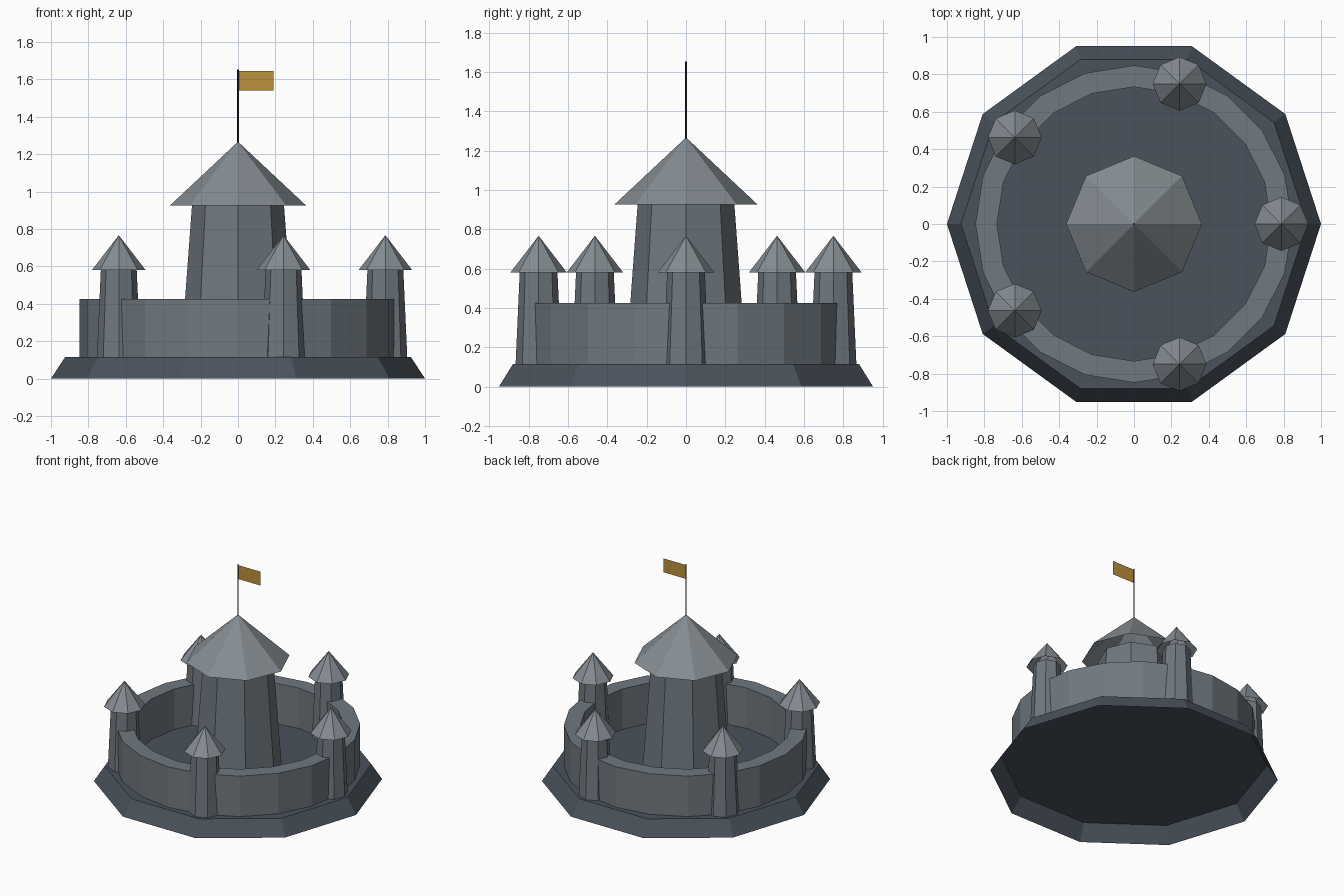
import bpy
import bmesh
from math import cos, sin, pi, radians

if "Cube" in bpy.data.objects:
    bpy.data.objects.remove(bpy.data.objects["Cube"])


def material(name, color):
    m = bpy.data.materials.new(name)
    m.diffuse_color = (*color, 1)
    m.use_nodes = True
    m.node_tree.nodes["Principled BSDF"].inputs["Base Color"].default_value = m.diffuse_color
    return m


def add_object(name, bm, mat):
    mesh = bpy.data.meshes.new(name)
    bm.to_mesh(mesh)
    bm.free()
    mesh.materials.append(mat)
    obj = bpy.data.objects.new(name, mesh)
    bpy.context.collection.objects.link(obj)
    return obj


def circle(bm, sides, r, x, y, z):
    return [bm.verts.new((x + r * cos(2 * pi * i / sides), y + r * sin(2 * pi * i / sides), z))
            for i in range(sides)]


def prism(name, sides, r1, r2, z1, z2, mat, x=0, y=0):
    """Tapered prism, closed above and open below, with a vertex on +x."""
    bm = bmesh.new()
    low, high = circle(bm, sides, r1, x, y, z1), circle(bm, sides, r2, x, y, z2)
    bm.faces.new(high)
    for i in range(sides):
        j = (i + 1) % sides
        bm.faces.new((low[i], low[j], high[j], high[i]))
    return add_object(name, bm, mat)


def pyramid(name, sides, r, z1, z2, mat, x=0, y=0):
    """Hollow pointed roof, open below."""
    bm = bmesh.new()
    low, tip = circle(bm, sides, r, x, y, z1), bm.verts.new((x, y, z2))
    for i in range(sides):
        bm.faces.new((low[i], low[(i + 1) % sides], tip))
    return add_object(name, bm, mat)


def ring(name, sides, r_out, r_in, z1, z2, mat):
    """Ring wall: outer side, top and inner side."""
    bm = bmesh.new()
    section = [(r_out, z1), (r_out, z2), (r_in, z2), (r_in, z1)]
    loops = [circle(bm, sides, r, 0, 0, z) for r, z in section]
    for a, b in zip(loops, loops[1:]):
        for i in range(sides):
            j = (i + 1) % sides
            bm.faces.new((a[i], a[j], b[j], b[i]))
    return add_object(name, bm, mat)


rock = material("dark_stone", (0.068, 0.085, 0.108))
stone = material("wall_stone", (0.16, 0.19, 0.215))
slate = material("roof_slate", (0.235, 0.265, 0.29))
iron = material("pole_iron", (0.02, 0.02, 0.025))
gold = material("flag_gold", (0.50, 0.28, 0.045))

# Base and curtain wall
prism("base", 10, 1.0, 0.925, 0, 0.115, rock)
ring("curtain_wall", 20, 0.848, 0.733, 0.115, 0.425, stone)

# Central keep with roof
prism("keep", 8, 0.306, 0.246, 0.115, 0.927, stone)
pyramid("keep_roof", 8, 0.363, 0.927, 1.267, slate)

# Five wall towers with roofs
for i in range(5):
    a = radians(72 * i)
    x, y = 0.788 * cos(a), 0.788 * sin(a)
    prism(f"tower_{i + 1}", 8, 0.117, 0.096, 0.115, 0.58, stone, x, y)
    pyramid(f"tower_roof_{i + 1}", 8, 0.144, 0.58, 0.767, slate, x, y)

# Flag pole and flat flag
prism("flag_pole", 6, 0.005, 0.005, 1.25, 1.652, iron)
bm = bmesh.new()
bm.faces.new([bm.verts.new((x, 0, z)) for x, z in
              ((0.0, 1.54), (0.191, 1.54), (0.191, 1.646), (0.0, 1.646))])
add_object("flag", bm, gold)
